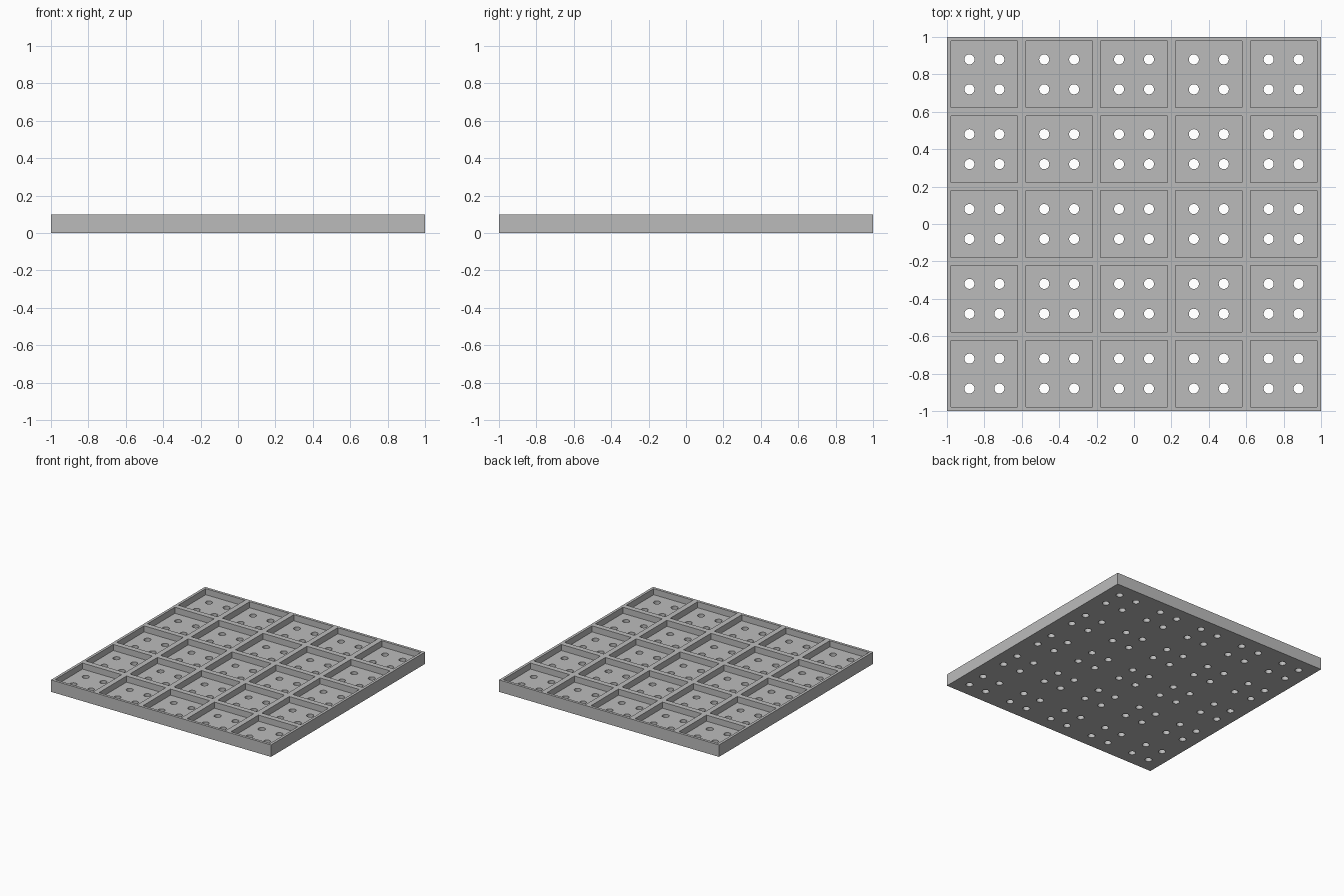
import bpy
import bmesh
import math
from mathutils import Matrix, Vector

default = bpy.data.objects.get("Cube")
if default:
    bpy.data.objects.remove(default, do_unlink=True)

HEIGHT = 0.098
FLOOR = 0.048
PITCH = 0.4
POCKET = 0.356
HOLE_OFFSET = 0.08
HOLE_RADIUS = 0.027
CENTRES = [(i - 2) * PITCH for i in range(5)]

grey = bpy.data.materials.new("plain grey")
grey.use_nodes = True
colour = (0.5, 0.5, 0.5, 1)
grey.diffuse_color = colour
grey.node_tree.nodes["Principled BSDF"].inputs["Base Color"].default_value = colour


def add_box(bm, x, y, z0, z1, side):
    place = Matrix.Translation((x, y, (z0 + z1) / 2))
    size = Matrix.Diagonal(Vector((side, side, z1 - z0, 1)))
    bmesh.ops.create_cube(bm, size=1, matrix=place @ size)


def add_pin(bm, x, y):
    bmesh.ops.create_cone(bm, cap_ends=True, segments=24, radius1=HOLE_RADIUS,
                          radius2=HOLE_RADIUS, depth=HEIGHT * 2,
                          matrix=Matrix.Translation((x, y, FLOOR / 2)))


def make_object(name, bm):
    mesh = bpy.data.meshes.new(name)
    bm.to_mesh(mesh)
    bm.free()
    mesh.materials.append(grey)
    obj = bpy.data.objects.new(name, mesh)
    bpy.context.collection.objects.link(obj)
    return obj


# Solid square slab
bm = bmesh.new()
add_box(bm, 0, 0, 0, HEIGHT, 2)
tray = make_object("grid_tray", bm)

# Square pockets and four drain holes in each
pockets, pins = bmesh.new(), bmesh.new()
for x in CENTRES:
    for y in CENTRES:
        add_box(pockets, x, y, FLOOR, HEIGHT * 2, POCKET)
        for dx in (-HOLE_OFFSET, HOLE_OFFSET):
            for dy in (-HOLE_OFFSET, HOLE_OFFSET):
                add_pin(pins, x + dx, y + dy)
cutters = [make_object("pocket_cutter", pockets), make_object("hole_cutter", pins)]

# Cut the slab, then remove the cutters
bpy.context.view_layer.objects.active = tray
tray.select_set(True)
for cutter in cutters:
    cutter.hide_render = True
    cut = tray.modifiers.new(cutter.name, 'BOOLEAN')
    cut.operation = 'DIFFERENCE'
    cut.solver = 'EXACT'
    cut.object = cutter
    bpy.ops.object.modifier_apply(modifier=cut.name)
    bpy.data.objects.remove(cutter, do_unlink=True)

# Round hole walls with crisp rims
bpy.ops.object.shade_smooth_by_angle(angle=math.radians(30))
